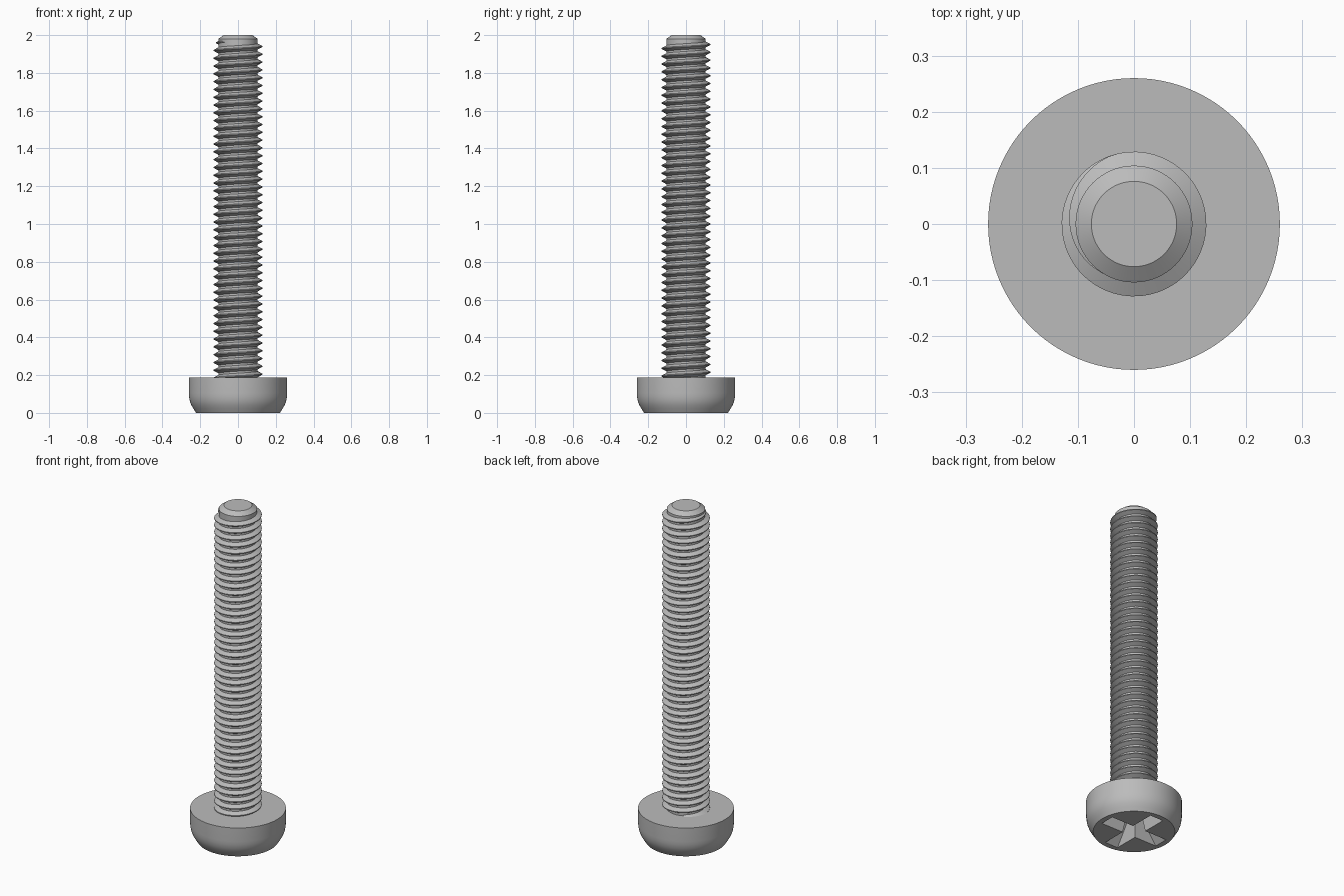
import bpy, bmesh
from math import sin, cos, pi, radians, tau

if "Cube" in bpy.data.objects:
    bpy.data.objects.remove(bpy.data.objects["Cube"])

steel = bpy.data.materials.new("grey steel")
steel.use_nodes = True
steel.diffuse_color = (0.5, 0.5, 0.5, 1)
steel.node_tree.nodes["Principled BSDF"].inputs["Base Color"].default_value = (0.5, 0.5, 0.5, 1)


def finish(bm, name):
    bmesh.ops.recalc_face_normals(bm, faces=bm.faces)
    mesh = bpy.data.meshes.new(name)
    bm.to_mesh(mesh)
    bm.free()
    mesh.materials.append(steel)
    obj = bpy.data.objects.new(name, mesh)
    bpy.context.collection.objects.link(obj)
    return obj


def smooth(obj, angle=25):
    bpy.ops.object.select_all(action="DESELECT")
    obj.select_set(True)
    bpy.context.view_layer.objects.active = obj
    bpy.ops.object.shade_smooth_by_angle(angle=radians(angle))


def loft(rings, name):
    """Closed solid through a list of equal-length point rings."""
    bm = bmesh.new()
    loops = [[bm.verts.new(p) for p in ring] for ring in rings]
    n = len(loops[0])
    for a, b in zip(loops, loops[1:]):
        for i in range(n):
            j = (i + 1) % n
            bm.faces.new((a[i], a[j], b[j], b[i]))
    bm.faces.new(loops[0])
    bm.faces.new(loops[-1])
    return finish(bm, name)


def turned(profile, name, sides=96):
    return loft([[(r * cos(tau * i / sides), r * sin(tau * i / sides), z)
                  for i in range(sides)] for r, z in profile], name)


# Head: straight rim, rounded shoulder, flat driving face
HEAD = 0.187
head = turned([(0.222, 0), (0.236, 0.022), (0.247, 0.041), (0.255, 0.062),
               (0.259, 0.085), (0.26, 0.105), (0.26, HEAD)], "head")


# Cross recess: tapered plus-shaped cutter
def plus_ring(arm, half, z):
    ring = []
    for k in range(4):
        c, s = round(cos(k * pi / 2)), round(sin(k * pi / 2))
        for x, y in ((arm, -half), (arm, half), (half, half)):
            ring.append((x * c - y * s, x * s + y * c, z))
    return ring


cutter = loft([plus_ring(0.2, 0.045, -0.01), plus_ring(0.08, 0.026, 0.12)], "recess_cutter")
cutter.hide_render = True
cut = head.modifiers.new("recess", "BOOLEAN")
cut.operation = "DIFFERENCE"
cut.solver = "EXACT"
cut.object = cutter
bpy.context.view_layer.objects.active = head
bpy.ops.object.modifier_apply(modifier="recess")
bpy.data.objects.remove(cutter)
smooth(head)

# Shank core with chamfered tip
CORE, CREST, PITCH = 0.104, 0.129, 0.0413
shank = turned([(CORE, HEAD - 0.02), (CORE, 1.98), (0.076, 2.0)], "shank")
smooth(shank)

# Helical thread, right handed, fading into the core near the tip
STEPS = 48
END = 1.967                      # height of the thread centre where it runs out
END_ANGLE = radians(238)
FADE = radians(130)
turns = (END - HEAD + 0.01) / PITCH
rings = []
count = int(turns * STEPS)
for k in range(count + 1):
    back = (count - k) * tau / STEPS
    t = END_ANGLE - back
    z = END - back / tau * PITCH
    rise = max(min(back / FADE, 1), 0.02)
    crest = CORE + (CREST - CORE) * rise
    root = CORE - 0.001
    foot = PITCH * (0.06 + 0.33 * rise)
    flat = PITCH * 0.06
    rings.append([(r * cos(t), r * sin(t), z + dz) for r, dz in
                  ((root, -foot), (crest, -flat), (crest, flat), (root, foot))])
thread = loft(rings, "thread")
smooth(thread)
